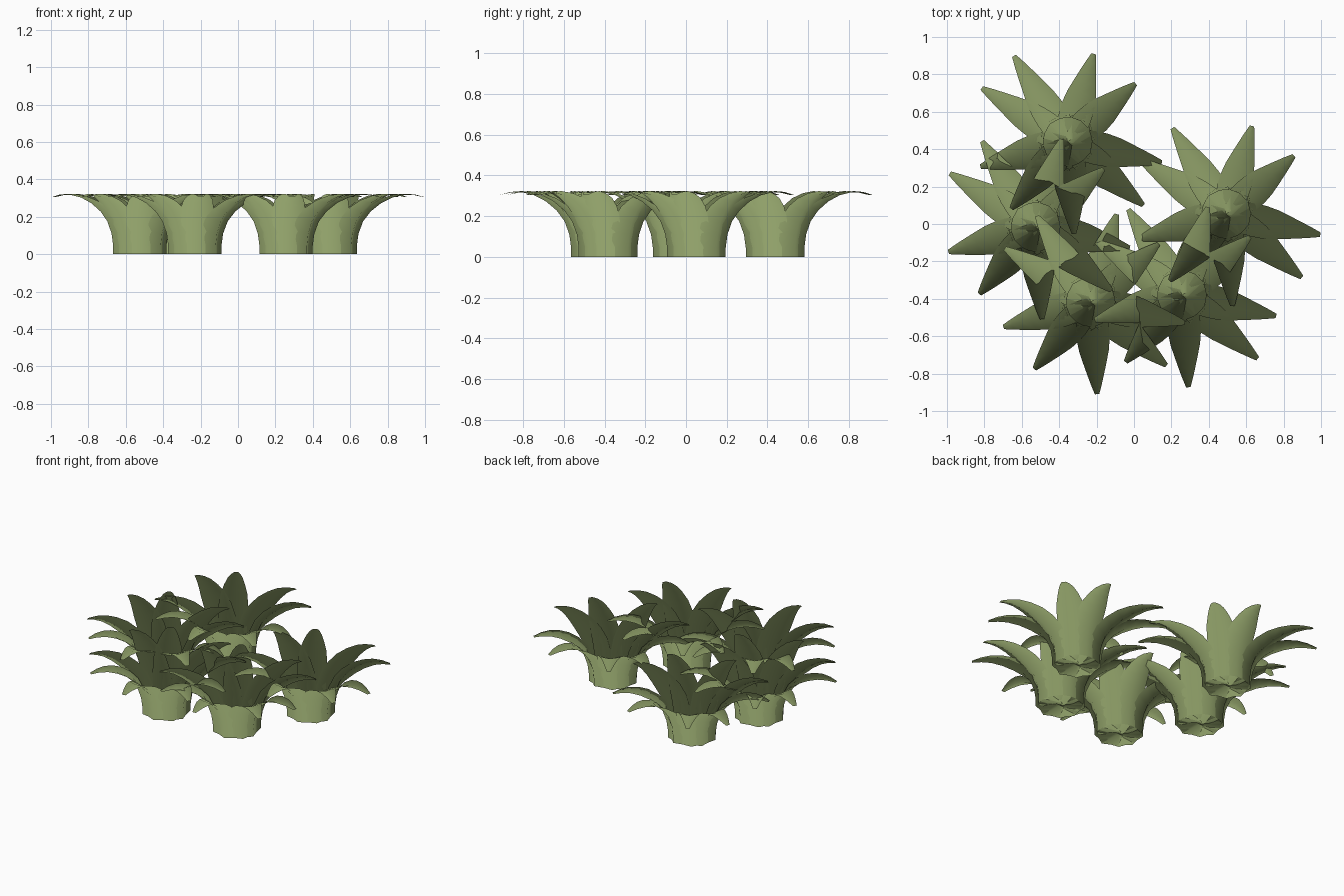
import bpy, bmesh
from math import radians
from mathutils import Vector, Matrix

cube = bpy.data.objects.get("Cube")
if cube:
    bpy.data.objects.remove(cube, do_unlink=True)

# Leaf colour
leaf_green = bpy.data.materials.new("leaf_green")
leaf_green.use_nodes = True
colour = (0.275, 0.35, 0.14, 1)
leaf_green.diffuse_color = colour
bsdf = leaf_green.node_tree.nodes["Principled BSDF"]
bsdf.inputs["Base Color"].default_value = colour
bsdf.inputs["Roughness"].default_value = 0.9

# Midrib of one leaf: distance out, height, half width, fold depth
PROFILE = [
    (0.0, 0.004, 0.03, 0.0), (0.147, 0.0, 0.088, 0.05),
    (0.147, 0.045, 0.084, 0.048), (0.156, 0.11, 0.086, 0.044),
    (0.18, 0.175, 0.089, 0.036), (0.22, 0.228, 0.088, 0.026),
    (0.275, 0.273, 0.079, 0.017), (0.335, 0.303, 0.062, 0.01),
    (0.395, 0.317, 0.045, 0.006), (0.45, 0.316, 0.029, 0.003),
    (0.503, 0.305, 0.012, 0.0),
]
BEND = 0.16

# Direction in degrees and reach of every leaf in a rosette
LEAVES = [(-86, 0.494), (-40, 0.529), (-12.5, 0.516), (40.5, 0.478),
          (73.5, 0.49), (122, 0.541), (148, 0.541), (196, 0.485), (230, 0.468)]


def add_leaf(bm, normals, angle, reach, lift):
    """Loft a folded, arching blade along the midrib, normals fanned outward."""
    turn = Matrix.Rotation(radians(angle), 3, 'Z')
    stretch = (reach - BEND) / (PROFILE[-1][0] - BEND)
    mids = []
    for r, z, w, fold in PROFILE:
        if r > BEND:
            r = BEND + (r - BEND) * stretch
        mids.append(Vector((r, 0, z)))
    mids[0].z += lift
    rows = []
    for i, mid in enumerate(mids):
        w, fold = PROFILE[i][2:]
        start = min(i, len(mids) - 2)
        along = (mids[start + 1] - mids[start]).normalized()
        inward = Vector((-along.z, 0, along.x))
        row = []
        for s in (1, 0, -1):
            point = mid + Vector((0, s * w, 0)) + inward * fold * abs(s)
            row.append(bm.verts.new(turn @ point))
            normals.append((turn @ Vector((0.9, 0.4 * s, 0.4))).normalized())
        rows.append(row)
    for low, high in zip(rows, rows[1:]):
        for a in range(2):
            face = bm.faces.new((low[a], high[a], high[a + 1], low[a + 1]))
            face.smooth = True


# One rosette shared by all plants
bm = bmesh.new()
normals = []
for number, (angle, reach) in enumerate(LEAVES):
    add_leaf(bm, normals, angle, reach, number * 0.001)
rosette = bpy.data.meshes.new("leaf_rosette")
bm.to_mesh(rosette)
bm.free()
rosette.normals_split_custom_set_from_vertices(normals)
rosette.materials.append(leaf_green)

# Five plants in a ring
PLACES = {
    "plant_back": (-0.355, 0.44), "plant_right": (-0.526, -0.016),
    "plant_front_right": (-0.232, -0.417), "plant_front_left": (0.256, -0.38),
    "plant_left": (0.492, 0.054),
}
for name, (x, y) in PLACES.items():
    plant = bpy.data.objects.new(name, rosette)
    plant.location = (x, y, 0)
    bpy.context.collection.objects.link(plant)
